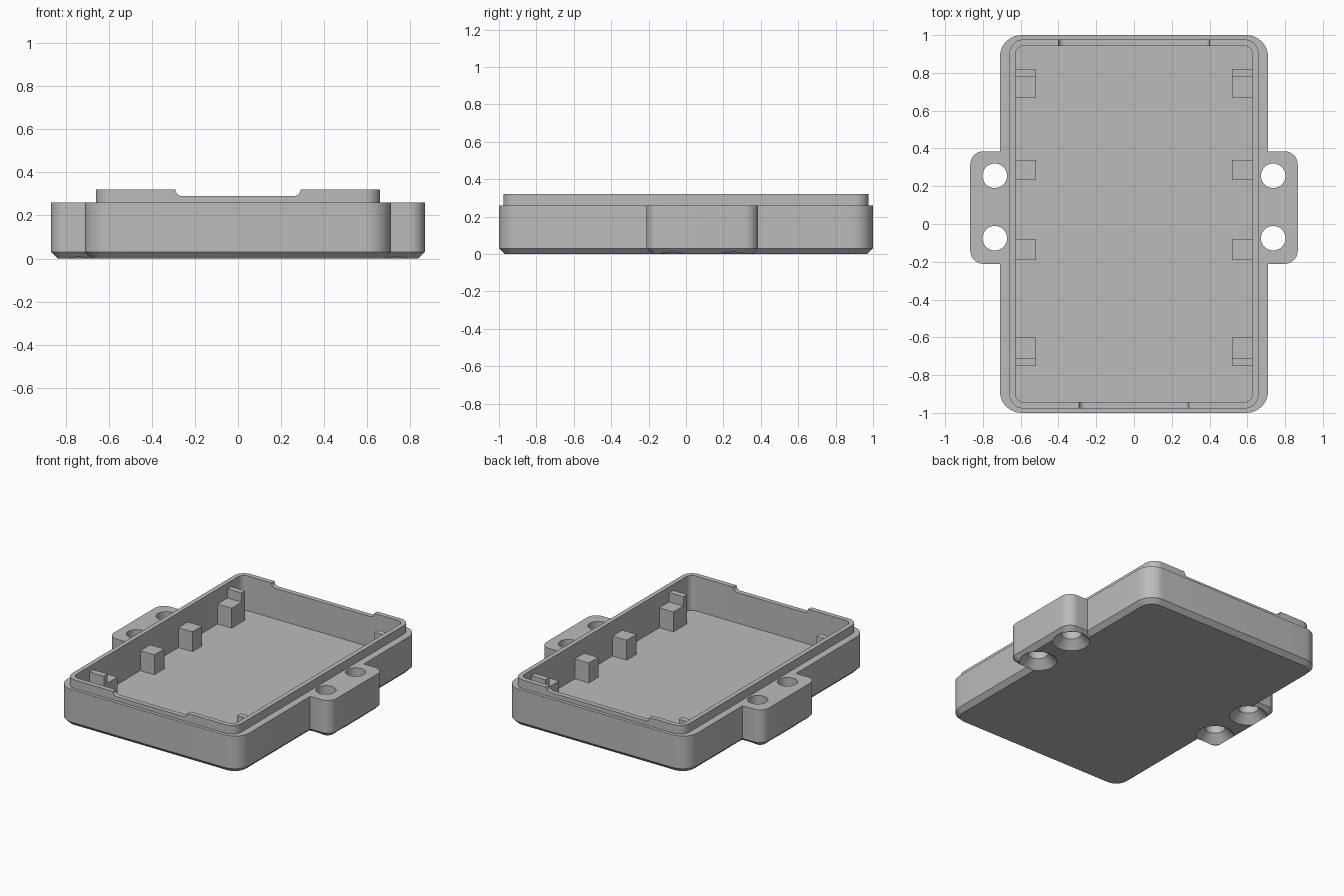
import bpy
import bmesh
from math import cos, sin, pi, radians

if "Cube" in bpy.data.objects:
    bpy.data.objects.remove(bpy.data.objects["Cube"], do_unlink=True)

GREY = (0.5, 0.5, 0.5, 1)
grey = bpy.data.materials.new("plain grey plastic")
grey.use_nodes = True
grey.diffuse_color = GREY
grey.node_tree.nodes["Principled BSDF"].inputs["Base Color"].default_value = GREY


def outline(hx, hy, r, cx=0, cy=0, steps=10):
    """Rounded rectangle as a list of 2D points."""
    pts = []
    for k, (sx, sy) in enumerate([(1, 1), (-1, 1), (-1, -1), (1, -1)]):
        for i in range(steps + 1):
            a = (k + i / steps) * pi / 2
            pts.append((cx + sx * (hx - r) + r * cos(a), cy + sy * (hy - r) + r * sin(a)))
    return pts


def loft(name, rings):
    """Closed solid through matching rings of 3D points."""
    bm = bmesh.new()
    loops = [[bm.verts.new(p) for p in ring] for ring in rings]
    n = len(loops[0])
    for a, b in zip(loops, loops[1:]):
        for i in range(n):
            j = (i + 1) % n
            bm.faces.new((a[i], a[j], b[j], b[i]))
    bm.faces.new(loops[0])
    bm.faces.new(loops[-1])
    bmesh.ops.remove_doubles(bm, verts=bm.verts, dist=1e-5)
    bmesh.ops.recalc_face_normals(bm, faces=bm.faces)
    mesh = bpy.data.meshes.new(name)
    bm.to_mesh(mesh)
    bm.free()
    mesh.materials.append(grey)
    obj = bpy.data.objects.new(name, mesh)
    bpy.context.collection.objects.link(obj)
    return obj


def at(z, pts):
    return [(x, y, z) for x, y in pts]


def slab(name, hx, hy, r, z0, z1, cy=0, chamfer=0):
    rings = [at(z0, outline(hx - chamfer, hy - chamfer, r - chamfer, 0, cy))]
    if chamfer:
        rings.append(at(z0 + chamfer, outline(hx, hy, r, 0, cy)))
    rings.append(at(z1, outline(hx, hy, r, 0, cy)))
    return loft(name, rings)


def combine(target, tool, operation):
    """Apply a boolean and discard the tool."""
    mod = target.modifiers.new("bool", "BOOLEAN")
    mod.operation, mod.solver, mod.object = operation, "EXACT", tool
    bpy.context.view_layer.objects.active = target
    bpy.ops.object.modifier_apply(modifier=mod.name)
    bpy.data.objects.remove(tool, do_unlink=True)


def box(name, x0, x1, y0, y1, z0, z1):
    rect = [(x0, y0), (x1, y0), (x1, y1), (x0, y1)]
    return loft(name, [at(z0, rect), at(z1, rect)])


# Main shell with chamfered base, side mounting ears and raised rim
TOP, RIM, FLOOR = 0.26, 0.32, 0.075
tray = slab("tray", 0.71, 1.0, 0.115, 0, TOP, chamfer=0.03)
combine(tray, slab("ears", 0.867, 0.298, 0.07, 0, TOP, cy=0.087, chamfer=0.03), "UNION")
combine(tray, slab("rim", 0.66, 0.977, 0.075, 0.15, RIM), "UNION")

# Hollow interior
combine(tray, slab("cavity", 0.628, 0.943, 0.045, FLOOR, 0.5), "DIFFERENCE")

# Shallow notches in the front and back rim
for y, half in ((-0.96, 0.29), (0.96, 0.4)):
    profile = outline(half, 0.1, 0.03, 0, 0.39)
    notch = loft("notch", [[(x, y + d, z) for x, z in profile] for d in (-0.06, 0.06)])
    combine(tray, notch, "DIFFERENCE")

# Screw holes, countersunk from below
for x in (-0.737, 0.737):
    for y in (-0.075, 0.255):
        steps = [(-0.02, 0.14), (0.055, 0.065), (0.4, 0.065)]
        hole = loft("hole", [at(z, outline(r, r, r, x, y)) for z, r in steps])
        combine(tray, hole, "DIFFERENCE")

bpy.ops.object.select_all(action="DESELECT")
tray.select_set(True)
bpy.context.view_layer.objects.active = tray
bpy.ops.object.shade_smooth_by_angle(angle=radians(30))

# Support blocks along both side walls, the end ones with a raised stop
BLOCK_TOP, STOP_TOP = 0.215, 0.28
blocks = {"back": (0.67, 0.8), "mid_back": (0.235, 0.34),
          "mid_front": (-0.19, -0.08), "front": (-0.73, -0.6)}
stops = {"back": (0.78, 0.82), "front": (-0.753, -0.71)}
for side, s in (("left", 1), ("right", -1)):
    x0, x1 = sorted((s * 0.518, s * 0.64))
    for place, (y0, y1) in blocks.items():
        block = box(f"{side}_{place}_block", x0, x1, y0, y1, FLOOR - 0.02, BLOCK_TOP)
        if place in stops:
            combine(block, box("stop", x0, x1, *stops[place], FLOOR - 0.02, STOP_TOP), "UNION")
